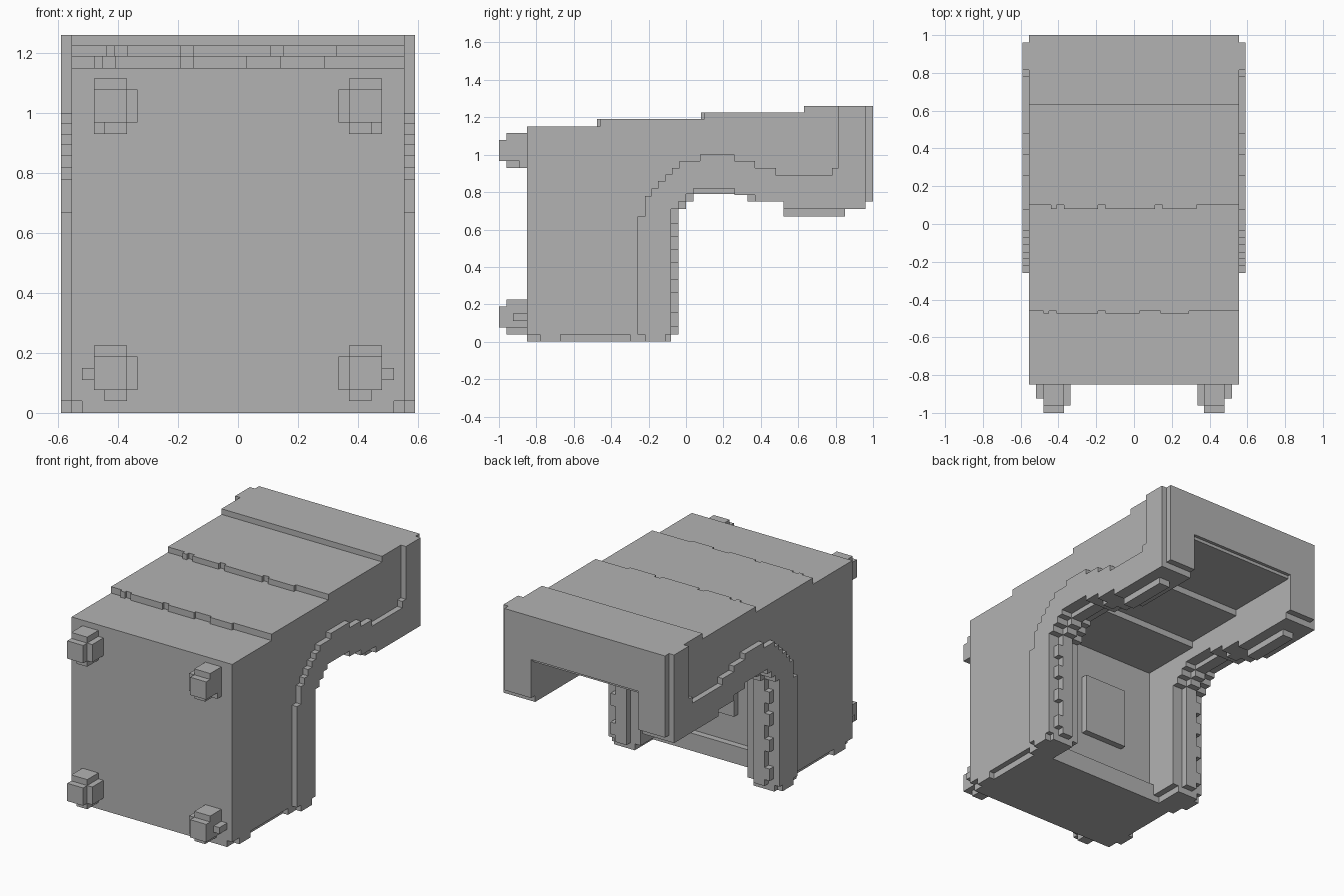
import bpy, bmesh

if "Cube" in bpy.data.objects:
    bpy.data.objects.remove(bpy.data.objects["Cube"])

gray = bpy.data.materials.new("plain gray")
gray.diffuse_color = (0.45, 0.45, 0.45, 1)
gray.use_nodes = True
gray.node_tree.nodes["Principled BSDF"].inputs["Base Color"].default_value = gray.diffuse_color


def finish(name, bm):
    bmesh.ops.recalc_face_normals(bm, faces=bm.faces)
    me = bpy.data.meshes.new(name)
    bm.to_mesh(me)
    bm.free()
    me.materials.append(gray)
    ob = bpy.data.objects.new(name, me)
    bpy.context.collection.objects.link(ob)
    return ob


def box(bm, x0, x1, y0, y1, z0, z1):
    v = [bm.verts.new((x, y, z)) for x in (x0, x1) for y in (y0, y1) for z in (z0, z1)]
    for f in ((0, 1, 3, 2), (4, 6, 7, 5), (0, 4, 5, 1), (2, 3, 7, 6), (0, 2, 6, 4), (1, 5, 7, 3)):
        bm.faces.new([v[i] for i in f])


def boxes(name, items, mirror=False):
    bm = bmesh.new()
    for b in items:
        box(bm, *b)
        if mirror:
            box(bm, -b[1], -b[0], *b[2:])
    return finish(name, bm)


def slab(name, outline, x0, x1):
    """Extrude a (y, z) outline across x0..x1, with a mirrored copy."""
    bm = bmesh.new()
    for s in (1, -1):
        f = bm.faces.new([bm.verts.new((s * x0, y, z)) for y, z in outline])
        ext = bmesh.ops.extrude_face_region(bm, geom=[f])["geom"]
        bmesh.ops.translate(bm, vec=(s * (x1 - x0), 0, 0),
                            verts=[e for e in ext if isinstance(e, bmesh.types.BMVert)])
    return finish(name, bm)


def stairs(points):
    """Turn (y, z) corner points into steps: run along y, then move in z."""
    out = [points[0]]
    for y, z in points[1:]:
        if y != out[-1][0] and z != out[-1][1]:
            out.append((out[-1][0], z) if z > out[-1][1] else (y, out[-1][1]))
        out.append((y, z))
    return out


# stepped top line, from back to front
TOP = [(1, 1.26), (.63, 1.26), (.63, 1.225), (.1, 1.225), (.1, 1.19),
       (-.46, 1.19), (-.46, 1.15), (-.85, 1.15)]
# lower arch: recessed edge and protruding edge
ARCH_IN = stairs([(-.08, .04), (-.08, .67), (-.04, .71), (0, .75), (.04, .79), (.11, .82),
                  (.22, .82), (.26, .785), (.37, .75), (.52, .71), (.96, .71), (.96, .75), (1, .75)])
ARCH_OUT = stairs([(-.04, .04), (-.04, .63), (0, .71), (.04, .75), (.11, .79), (.22, .79),
                   (.33, .75), (.52, .71), (.52, .67), (.85, .67), (.85, .71), (.96, .71), (.96, .75)])

# side walls: two recessed layers with a protruding rib between them
slab("side_wall", [(-.85, .04)] + ARCH_IN + TOP, .37, .555)
slab("wall_rib", [(-.2, .04)] + ARCH_OUT + [(.96, 1.0), (-.2, 1.0)], .44, .515)

# raised trim following the arch on the outer sides
TRIM_TOP = [(.96, 1.26), (.815, 1.26), (.815, .93), (.78, .93), (.78, .89), (.48, .89), (.48, .93),
            (.37, .93), (.37, .965), (.26, .965), (.26, 1.0), (.075, 1.0), (.075, .965),
            (-.035, .965), (-.035, .93), (-.075, .93), (-.075, .895), (-.11, .895), (-.11, .86),
            (-.15, .86), (-.15, .82), (-.185, .82), (-.185, .78), (-.22, .78), (-.22, .67),
            (-.26, .67), (-.26, .04), (-.22, .04), (-.22, 0), (-.11, 0), (-.11, .04)]
slab("outer_trim", [p for p in ARCH_IN if p[0] < .97 and p != (.96, .75)] + TRIM_TOP, .55, .59)

# small teeth on the back edge of each leg
boxes("leg_teeth", [(.515, .55, -.1, -.04, z, z + .075) for z in (.08, .26, .42, .56)], True)

# front block and base
boxes("front_block", [(-.555, .555, -.85, -.3, .04, 1.15)])
boxes("base", [(-.52, .52, -.85, -.26, 0, .11), (-.555, .555, -.78, -.67, 0, .05),
               (-.555, .555, -.3, -.26, 0, .05)])
boxes("leg_base", [(.41, .555, -.3, -.08, 0, .05)], True)
boxes("inner_panel", [(-.15, .15, -.32, -.26, .29, .67)])

# roof with a stepped underside
boxes("roof", [(-.555, .555, -.85, -.46, .89, 1.15), (-.555, .555, -.46, .1, .89, 1.19),
               (-.555, .555, .1, .5, .93, 1.225), (-.555, .555, .5, .63, .97, 1.225),
               (-.555, .555, .63, .98, .97, 1.26)])

# notched front edges of the roof steps
tabs = []
for y, z, spans in ((.08, 1.225, ((-.44, -.41), (-.37, -.19), (-.15, .11), (.15, .33))),
                    (-.475, 1.19, ((-.48, -.45), (-.41, -.19), (-.15, .03), (.14, .29)))):
    tabs += [(a, b, y, y + .04, z - .05, z) for a, b in spans]
boxes("roof_notches", tabs)

# back plate with a wide opening
boxes("back_plate", [(-.555, .555, .96, 1, .99, 1.26)])
boxes("back_plate_side", [(.405, .555, .96, 1, .75, 1.0)], True)

# four knobs on the front
for name, z, low in (("upper_knob", .93, 0), ("lower_knob", .04, 1)):
    parts = [(.335, .48, -.96, -.85, z + .037, z + .148),
             (.37, .48, -1, -.95, z + .037, z + .148),
             (.37, .48, -.96, -.85, z + .14, z + .185),
             (.37, .445 if low else .48, -.96 if low else -.89, -.85, z, z + .04)]
    if low:
        parts.append((.47, .52, -.925, -.85, .11, .15))
    else:
        parts.append((.37, .445, -.96, -.88, z, z + .04))
    boxes(name, parts, True)
